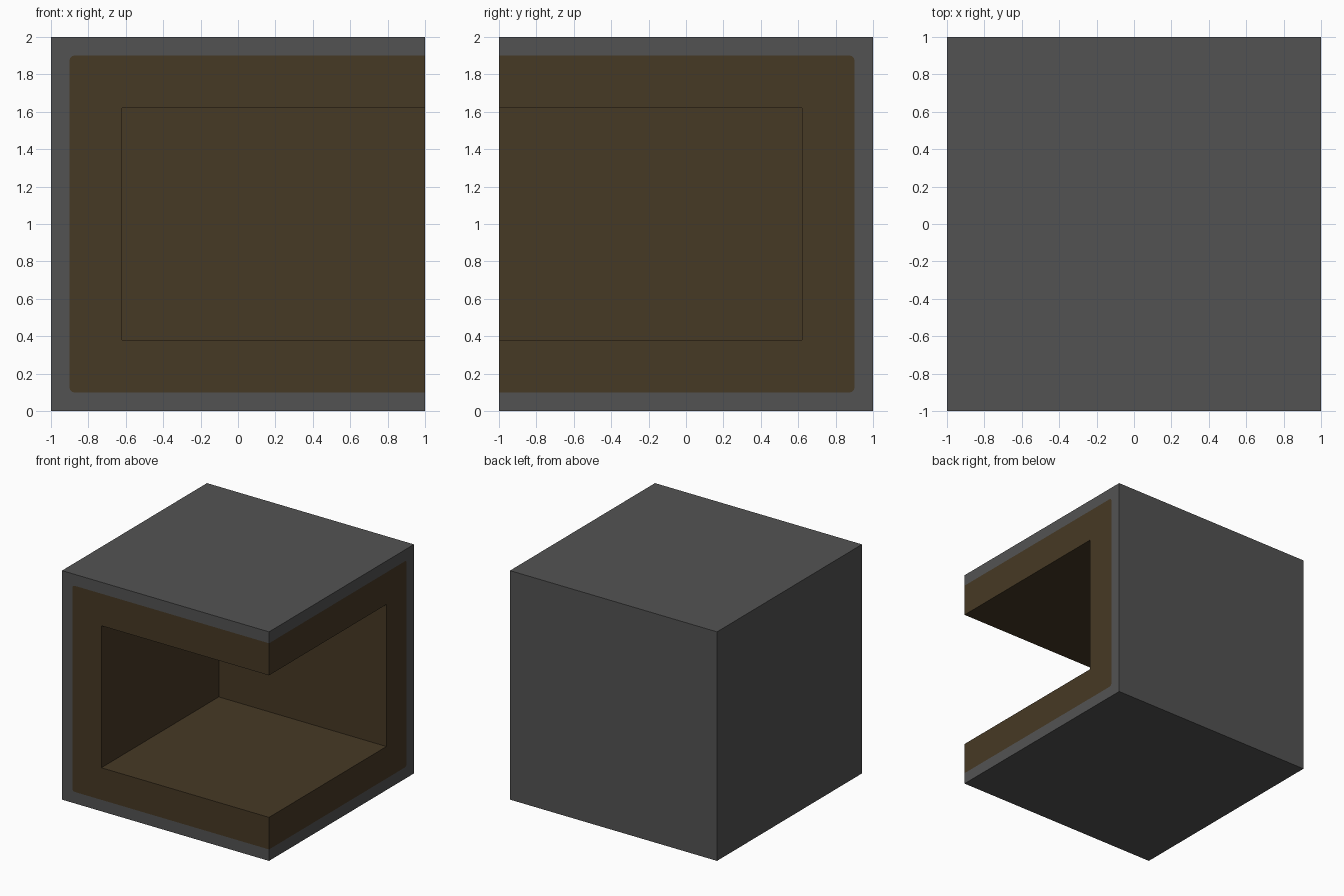
import bpy, bmesh, math

if "Cube" in bpy.data.objects:
    bpy.data.objects.remove(bpy.data.objects["Cube"], do_unlink=True)


def material(name, rgb):
    m = bpy.data.materials.new(name)
    m.diffuse_color = (*rgb, 1)
    m.use_nodes = True
    bsdf = next(n for n in m.node_tree.nodes if n.type == 'BSDF_PRINCIPLED')
    bsdf.inputs["Base Color"].default_value = (*rgb, 1)
    return m


GREY, BROWN = 0, 1
WALL = 0.62          # inner wall position, also half the cavity height
LOW, HIGH = 1 - WALL, 1 + WALL
RIM, ROUND = 0.9, 0.025   # half size and corner radius of the brown area

bm = bmesh.new()


def face(points, colour):
    bm.faces.new([bm.verts.new(p) for p in points]).material_index = colour


# Rounded outline of the brown area, from bottom to top
outline = [(1, 1 - RIM)]
for z, start in ((1 - RIM + ROUND, 270), (1 + RIM - ROUND, 180)):
    for i in range(7):
        a = math.radians(start - 15 * i)
        outline.append((-RIM + ROUND + ROUND * math.cos(a), z + ROUND * math.sin(a)))
outline.append((1, 1 + RIM))

# Two open sides, mirrored across the shared corner
border = [(1, 0), (-1, 0), (-1, 2), (1, 2)] + outline[::-1]
frame = outline + [(1, HIGH), (-WALL, HIGH), (-WALL, LOW), (1, LOW)]
for place in (lambda s, z: (s, -1, z), lambda s, z: (1, -s, z)):
    face([place(*p) for p in border], GREY)
    face([place(*p) for p in frame], BROWN)

# Outer top, bottom, back and closed side
for z in (0, 2):
    face([(-1, -1, z), (1, -1, z), (1, 1, z), (-1, 1, z)], GREY)
face([(-1, 1, 0), (1, 1, 0), (1, 1, 2), (-1, 1, 2)], GREY)
face([(-1, -1, 0), (-1, 1, 0), (-1, 1, 2), (-1, -1, 2)], GREY)

# Cavity floor, ceiling and two inner walls
for z in (LOW, HIGH):
    face([(-WALL, -1, z), (1, -1, z), (1, WALL, z), (-WALL, WALL, z)], BROWN)
for end in ((1, WALL), (-WALL, -1)):
    x, y = end
    face([(-WALL, WALL, LOW), (x, y, LOW), (x, y, HIGH), (-WALL, WALL, HIGH)], BROWN)

# Weld the parts into one closed body
bmesh.ops.remove_doubles(bm, verts=bm.verts, dist=1e-4)
bmesh.ops.recalc_face_normals(bm, faces=bm.faces)
mesh = bpy.data.meshes.new("open_corner_box")
bm.to_mesh(mesh)
bm.free()
mesh.materials.append(material("dark grey", (0.086, 0.086, 0.086)))
mesh.materials.append(material("dark brown", (0.062, 0.041, 0.018)))
bpy.context.collection.objects.link(bpy.data.objects.new("open_corner_box", mesh))
